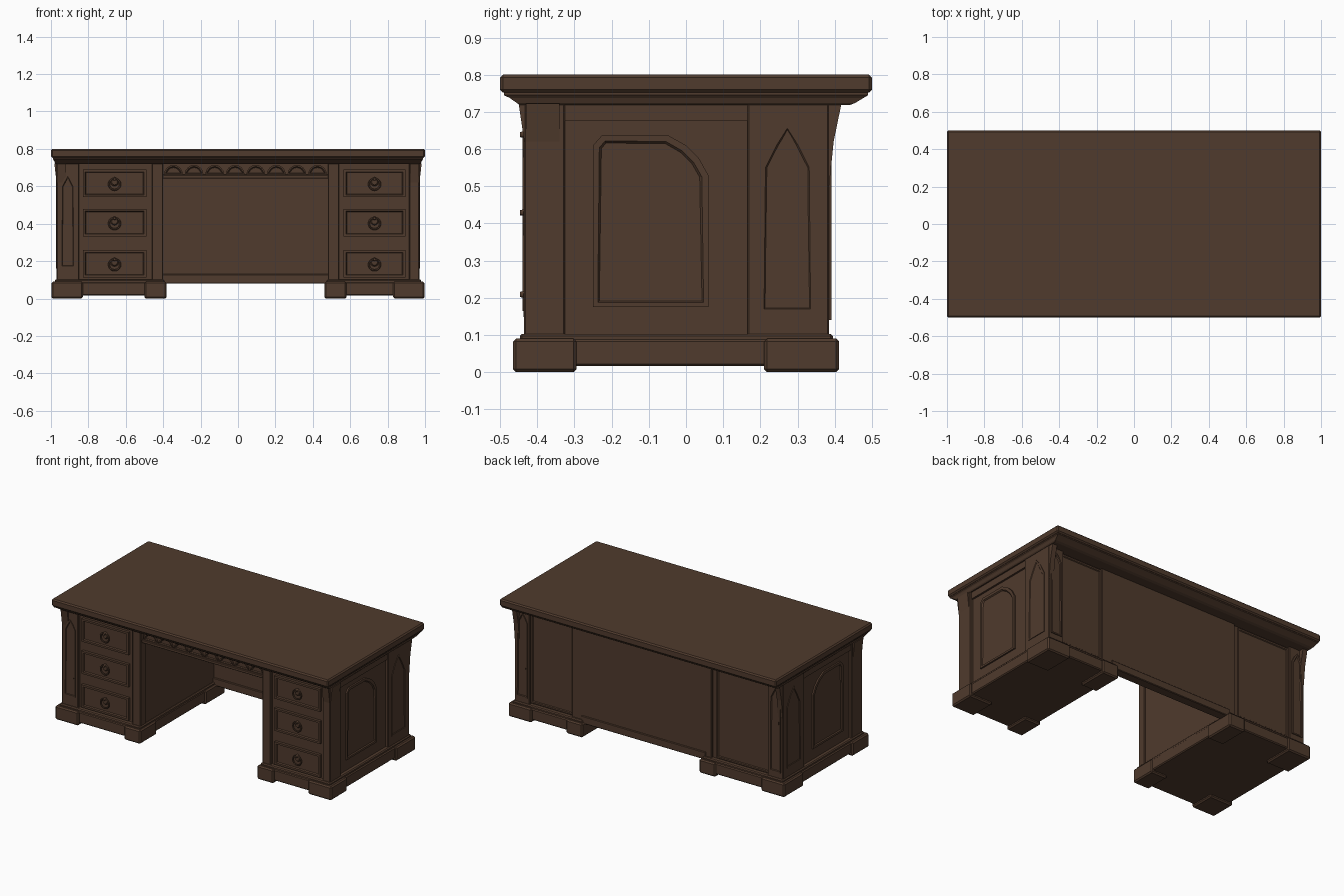
import bpy, bmesh, math
from mathutils import Matrix, Vector

cube = bpy.data.objects.get("Cube")
if cube:
    bpy.data.objects.remove(cube)

wood = bpy.data.materials.new("dark_walnut")
wood.use_nodes = True
COLOUR = (0.080, 0.043, 0.026, 1)
wood.diffuse_color = COLOUR
shader = wood.node_tree.nodes["Principled BSDF"]
shader.inputs["Base Color"].default_value = COLOUR
shader.inputs["Roughness"].default_value = 0.8


def finish(name, bm, bevel=0):
    bmesh.ops.recalc_face_normals(bm, faces=bm.faces[:])
    mesh = bpy.data.meshes.new(name)
    bm.to_mesh(mesh)
    bm.free()
    mesh.materials.append(wood)
    obj = bpy.data.objects.new(name, mesh)
    bpy.context.collection.objects.link(obj)
    if bevel:
        mod = obj.modifiers.new("soft_edges", "BEVEL")
        mod.width, mod.segments = bevel, 1
    return obj


def box(name, x, y, z, bevel=0):
    bm = bmesh.new()
    bmesh.ops.create_cube(bm, size=1)
    for v in bm.verts:
        v.co = [lo + (c + 0.5) * (hi - lo) for c, (lo, hi) in zip(v.co, (x, y, z))]
    return finish(name, bm, bevel)


def loft(name, levels):
    """Stack of rectangles (z, x half width, y low, y high)."""
    bm = bmesh.new()
    rings = [[bm.verts.new(p) for p in ((-w, a, z), (w, a, z), (w, b, z), (-w, b, z))]
             for z, w, a, b in levels]
    for low, high in zip(rings, rings[1:]):
        for i in range(4):
            j = (i + 1) % 4
            bm.faces.new((low[i], low[j], high[j], high[i]))
    bm.faces.new(rings[0])
    bm.faces.new(rings[-1])
    return finish(name, bm)


def framed(name, outline, axis, base, face, border=0.0, sink=0.0):
    """Raised plate facing along an axis, with an optional sunken field."""
    def place(a, b, d):
        return (a, d, b) if axis == "y" else (d, a, b)
    bm = bmesh.new()
    back = [bm.verts.new(place(a, b, base)) for a, b in outline]
    front = [bm.verts.new(place(a, b, face)) for a, b in outline]
    for i in range(len(back)):
        j = (i + 1) % len(back)
        bm.faces.new((back[i], back[j], front[j], front[i]))
    bm.faces.new(back[::-1])
    top = bm.faces.new(front)
    bmesh.ops.recalc_face_normals(bm, faces=bm.faces[:])
    if border:
        shift = Vector(place(0, 0, sink if base > face else -sink))
        bmesh.ops.inset_region(bm, faces=[top], thickness=border)
        bmesh.ops.inset_region(bm, faces=[top], thickness=0.006)
        for v in top.verts:
            v.co += shift
    return finish(name, bm)


def rect(a0, a1, b0, b1):
    return [(a0, b0), (a1, b0), (a1, b1), (a0, b1)]


def lancet(a0, a1, b0, b1):
    mid, w = (a0 + a1) / 2, (a1 - a0) / 2
    return [(a0, b0), (a1, b0), (a1, b1 - 1.6 * w), (mid + 0.55 * w, b1 - 0.7 * w),
            (mid, b1), (mid - 0.55 * w, b1 - 0.7 * w), (a0, b1 - 1.6 * w)]


def ring_pull(name, x, y, z):
    bm = bmesh.new()
    turn = Matrix.Rotation(math.pi / 2, 4, "X")
    # backplate and boss
    for r, depth, dz in ((0.022, 0.008, 0.008), (0.010, 0.022, 0.024)):
        bmesh.ops.create_cone(bm, cap_ends=True, segments=12, radius1=r, radius2=r * 0.7,
                              depth=depth, matrix=Matrix.Translation((x, y - depth / 2, z + dz)) @ turn)
    # hanging ring
    n, m = 20, 6
    loops = []
    for i in range(n):
        t = 2 * math.pi * i / n
        loop = []
        for k in range(m):
            p = 2 * math.pi * k / m
            r = 0.030 + 0.005 * math.cos(p)
            loop.append(bm.verts.new((x + r * math.cos(t), y - 0.008 + 0.005 * math.sin(p),
                                      z - 0.004 + r * math.sin(t))))
        loops.append(loop)
    for i in range(n):
        for k in range(m):
            a, b = loops[i], loops[(i + 1) % n]
            bm.faces.new((a[k], b[k], b[(k + 1) % m], a[(k + 1) % m]))
    return finish(name, bm)


FRONT, BACK = -0.435, 0.385

# table top and cornice
box("table_top", (-1, 1), (-0.5, 0.5), (0.752, 0.8), 0.008)
loft("cornice", [(0.718, 0.972, -0.447, 0.44), (0.724, 0.978, -0.455, 0.455),
                 (0.738, 0.984, -0.475, 0.478), (0.745, 0.99, -0.49, 0.49),
                 (0.755, 0.99, -0.49, 0.49)])

# pedestals: side sign, inner edge, drawer span, outer post width
for label, s, inner, drawer, post in (("right", -1, 0.40, (0.49, 0.83), 0.12),
                                      ("left", 1, 0.48, (0.565, 0.895), 0.055)):
    def span(a, b):
        return tuple(sorted((s * a, s * b)))

    box(label + "_pedestal", span(inner + 0.005, 0.952), (FRONT + 0.02, BACK - 0.02), (0.05, 0.725))

    # plinth with corner feet and a stepped moulding
    box(label + "_plinth", span(inner - 0.010, 0.985), (-0.452, 0.402), (0.016, 0.088), 0.006)
    box(label + "_plinth_moulding", span(inner - 0.006, 0.978), (-0.447, 0.395), (0.08, 0.103), 0.006)
    for end, y in (("front", (-0.465, -0.295)), ("back", (0.21, 0.412))):
        box(f"{label}_{end}_outer_foot", span(0.83, 0.998), y, (0, 0.09), 0.008)
        box(f"{label}_{end}_inner_foot", span(inner - 0.018, inner + 0.10), y, (0, 0.09), 0.008)

    # corner posts
    box(label + "_front_post", span(0.97 - post, 0.97), (FRONT, -0.325), (0.09, 0.725), 0.004)
    box(label + "_front_pilaster", span(inner, inner + 0.06), (FRONT, -0.38), (0.09, 0.725), 0.004)
    box(label + "_back_post", span(0.86, 0.97), (0.165, BACK), (0.09, 0.725), 0.004)
    framed(label + "_back_bracket", [(BACK - 0.01, 0.50), (BACK, 0.50), (0.397, 0.62),
                                     (0.418, 0.722), (BACK - 0.01, 0.722)],
           "x", s * 0.935, s * 0.968)
    framed(label + "_front_bracket", [(FRONT + 0.01, 0.62), (FRONT, 0.62), (-0.45, 0.722),
                                      (FRONT + 0.01, 0.722)], "x", s * 0.92, s * 0.968)
    framed(label + "_side_bracket", [(s * 0.96, 0.62), (s * 0.97, 0.62), (s * 0.982, 0.722),
                                     (s * 0.96, 0.722)], "y", -0.43, -0.34)

    # pointed panels on the posts
    if post > 0.1:
        framed("front_post_panel", lancet(-0.95, -0.87, 0.165, 0.665), "y",
               FRONT + 0.01, FRONT - 0.005, 0.012, 0.008)
    framed(label + "_back_post_panel", lancet(*span(0.875, 0.955), 0.14, 0.69), "y",
           BACK - 0.01, BACK + 0.006, 0.012, 0.008)
    framed(label + "_side_post_panel", lancet(0.20, 0.345, 0.16, 0.67), "x",
           s * 0.96, s * 0.974, 0.014, 0.006)

    # side panel with an arched top
    arch = [(-0.25, 0.175), (0.06, 0.175), (0.06, 0.53), (0.035, 0.575),
            (0.0, 0.61), (-0.05, 0.638), (-0.225, 0.638), (-0.25, 0.61)]
    framed(label + "_side_panel", arch, "x", s * 0.945, s * 0.962, 0.018, 0.007)
    box(label + "_side_top_rail", span(0.94, 0.964), (-0.33, 0.17), (0.675, 0.725))

    # back field of the pedestal
    framed(label + "_back_panel", rect(*span(inner + 0.08, 0.86), 0.11, 0.71), "y",
           BACK - 0.03, BACK - 0.012, 0.015, 0.005)

    # drawers with ring pulls
    for i, z in enumerate((0.185, 0.405, 0.615)):
        framed(f"{label}_drawer_{i + 1}", rect(*span(*drawer), z - 0.073, z + 0.075), "y",
               FRONT + 0.03, FRONT + 0.002, 0.018, 0.009)
        ring_pull(f"{label}_pull_{i + 1}", s * sum(drawer) / 2, FRONT + 0.010, z)

# modesty panel across the back
box("modesty_panel", (-0.45, 0.56), (0.33, 0.378), (0.08, 0.725), 0.003)
box("modesty_panel_foot_rail", (-0.41, 0.49), (0.322, 0.384), (0.08, 0.13), 0.004)

# apron over the knee space, with a rail and carved scallops
box("apron", (-0.41, 0.49), (-0.405, -0.385), (0.645, 0.725))
box("apron_rail", (-0.41, 0.49), (-0.42, -0.385), (0.642, 0.662), 0.003)
for i in range(8):
    cx = -0.345 + i * 0.11
    leaf = [(cx + 0.05 * math.cos(t * math.pi / 8), 0.664 + 0.05 * math.sin(t * math.pi / 8))
            for t in range(9)]
    framed(f"apron_scallop_{i + 1}", leaf, "y", -0.40, -0.416, 0.008, 0.008)
